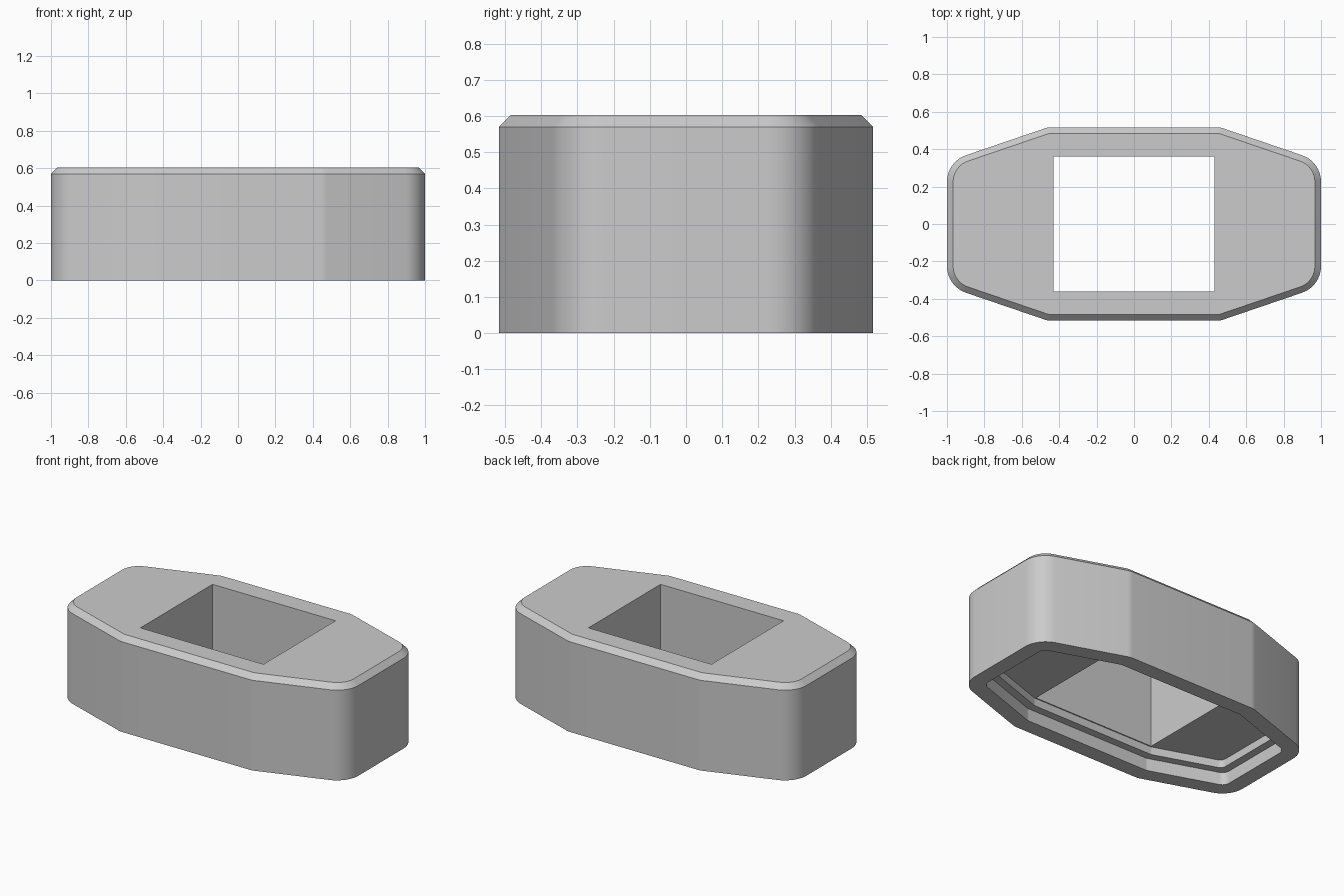
import bpy
import bmesh
from math import radians, atan, cos, sin, pi
from mathutils import Vector

cube = bpy.data.objects.get("Cube")
if cube:
    bpy.data.objects.remove(cube, do_unlink=True)

SLANT = pi / 2 - atan(0.34)      # normal direction of the slanted sides
SHOULDER = Vector((0.46, 0.517))
END = Vector((1.0, 0.333))


def fillet(corner, start, stop, inset, radius, steps):
    """Arc that rounds one outline corner, after insetting it."""
    middle, half = (start + stop) / 2, (stop - start) / 2
    radius = max(radius - inset, 0.04)
    bisector = Vector((cos(middle), sin(middle)))
    centre = corner - bisector * (inset + radius) / cos(half)
    angles = [start + (stop - start) * i / steps for i in range(steps + 1)]
    return [centre + radius * Vector((cos(a), sin(a))) for a in angles]


def outline(inset):
    quarter = fillet(END, 0, SLANT, inset, 0.15, 10)
    quarter += fillet(SHOULDER, SLANT, pi / 2, inset, 0.1, 3)
    half = quarter + [Vector((-p.x, p.y)) for p in reversed(quarter)]
    return half + [-p for p in half]


def add_ring(bm, points, z):
    return [bm.verts.new((p.x, p.y, z)) for p in points]


def wall(bm, low, high):
    n = len(low)
    for i in range(n):
        j = (i + 1) % n
        bm.faces.new((low[i], low[j], high[j], high[i]))


def plate_with_hole(bm, outer, inner):
    edges = []
    for ring in (outer, inner):
        for i, v in enumerate(ring):
            w = ring[(i + 1) % len(ring)]
            edges.append(bm.edges.get((v, w)) or bm.edges.new((v, w)))
    bmesh.ops.triangle_fill(bm, edges=edges, use_beauty=True)


bm = bmesh.new()

# Underside floor, stepped recess, bottom rim, outer wall and top chamfer
profile = [(0.15, 0.13), (0.15, 0.08), (0.10, 0.08), (0.10, 0.0),
           (0.0, 0.0), (0.0, 0.57), (0.033, 0.603)]
rings = [add_ring(bm, outline(inset), z) for inset, z in profile]
for low, high in zip(rings, rings[1:]):
    wall(bm, low, high)

# Rectangular through-hole
square = [Vector((sx * 0.43, sy * 0.36)) for sx, sy in ((1, 1), (-1, 1), (-1, -1), (1, -1))]
hole_low = add_ring(bm, square, 0.13)
hole_high = add_ring(bm, square, 0.603)
wall(bm, hole_low, hole_high)
plate_with_hole(bm, rings[0], hole_low)
plate_with_hole(bm, rings[-1], hole_high)
bmesh.ops.recalc_face_normals(bm, faces=bm.faces)

mesh = bpy.data.meshes.new("housing")
bm.to_mesh(mesh)
bm.free()
housing = bpy.data.objects.new("housing", mesh)
bpy.context.collection.objects.link(housing)

# Plain grey finish
grey = bpy.data.materials.new("light_grey")
grey.use_nodes = True
colour = (0.6, 0.6, 0.6, 1)
grey.diffuse_color = colour
grey.node_tree.nodes["Principled BSDF"].inputs["Base Color"].default_value = colour
mesh.materials.append(grey)

bpy.ops.object.select_all(action="DESELECT")
housing.select_set(True)
bpy.context.view_layer.objects.active = housing
bpy.ops.object.shade_smooth_by_angle(angle=radians(30))
